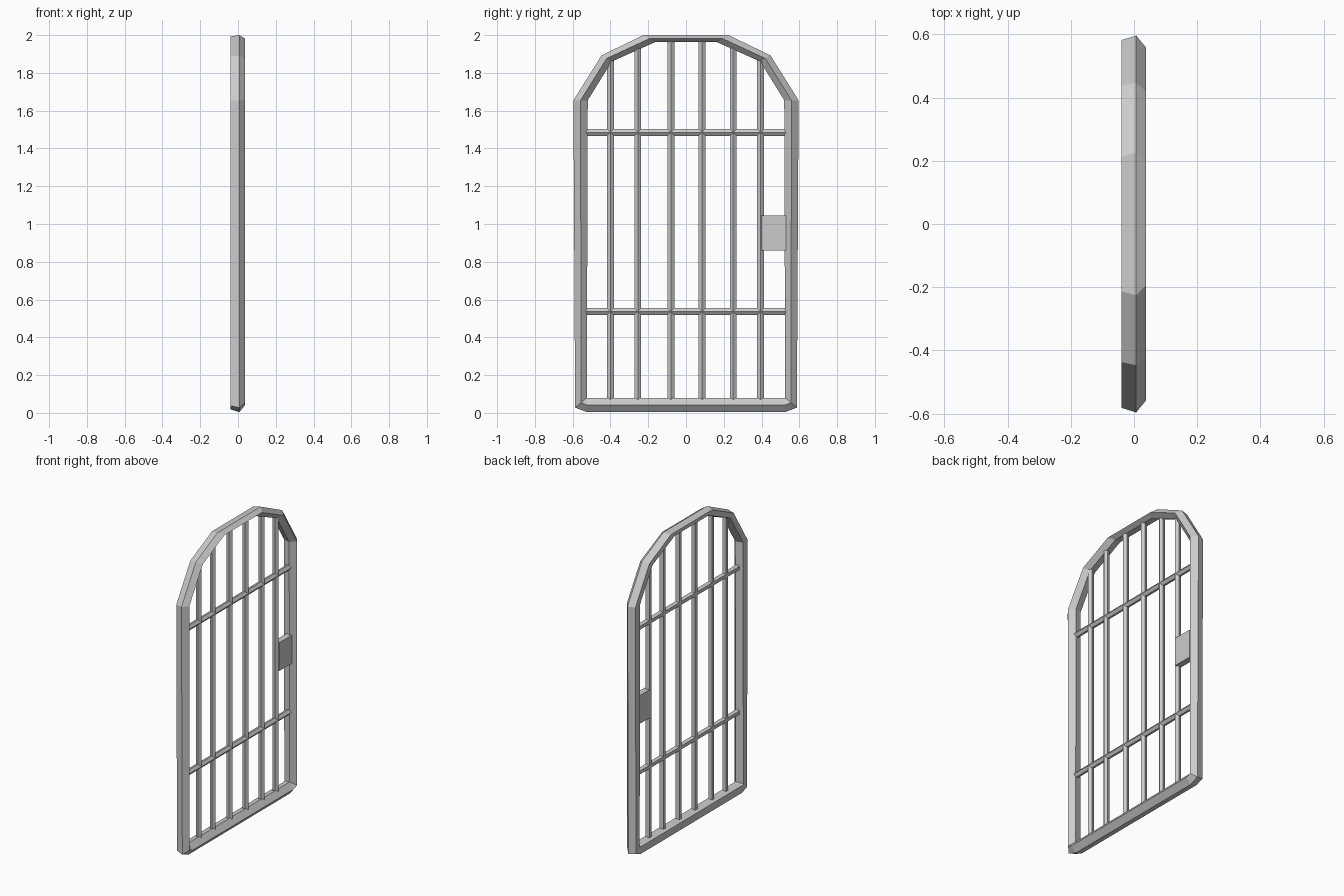
import bpy, bmesh, math
from mathutils import Vector

if "Cube" in bpy.data.objects:
    bpy.data.objects.remove(bpy.data.objects["Cube"])


def make_object(name, bm):
    bmesh.ops.recalc_face_normals(bm, faces=bm.faces)
    me = bpy.data.meshes.new(name)
    bm.to_mesh(me)
    bm.free()
    ob = bpy.data.objects.new(name, me)
    bpy.context.collection.objects.link(ob)
    return ob


# five-sided section: (x, position across from outer -1 to inner +1)
PENTAGON = [(0.038, 0), (0.007, -1), (-0.04, -0.618), (-0.04, 0.618), (0.007, 1)]


def frame(name, half):
    """Sweep the section round the closed outline; half = (outer, inner) pairs."""
    mirrored = [((-o[0], o[1]), (-i[0], i[1])) for o, i in reversed(half)]
    bm = bmesh.new()
    rings = []
    for o, i in half + mirrored:
        o, i = Vector(o), Vector(i)
        mid, arm = (o + i) / 2, (i - o) / 2
        rings.append([bm.verts.new((x, *(mid + arm * t))) for x, t in PENTAGON])
    for k, a in enumerate(rings):
        b = rings[(k + 1) % len(rings)]
        for j in range(5):
            n = (j + 1) % 5
            bm.faces.new((a[j], a[n], b[n], b[j]))
    return make_object(name, bm)


def bar(name, start, end, r=0.019):
    """Straight five-sided bar with one ridge facing +x."""
    start, end = Vector(start), Vector(end)
    ridge = Vector((1, 0, 0))
    side = (end - start).normalized().cross(ridge)
    bm = bmesh.new()
    ends = []
    for p in (start, end):
        ends.append([bm.verts.new(p + r * (ridge * math.cos(a) + side * math.sin(a)))
                     for a in (math.tau * k / 5 for k in range(5))])
    for j in range(5):
        n = (j + 1) % 5
        bm.faces.new((ends[0][j], ends[0][n], ends[1][n], ends[1][j]))
    for e in ends:
        bm.faces.new(e)
    return make_object(name, bm)


# arched outer frame, lower corner to top, (y, z) outer then inner
frame("gate_frame", [
    ((-0.525, 0.004), (-0.523, 0.08)),
    ((-0.587, 0.028), (-0.525, 0.08)),
    ((-0.596, 1.655), (-0.52, 1.655)),
    ((-0.447, 1.893), (-0.393, 1.86)),
    ((-0.225, 2.0), (-0.163, 1.963)),
])

# upright bars, running into the frame at both ends
for k, (y, top) in enumerate([(-0.4, 1.875), (-0.255, 1.945), (-0.08, 1.975),
                              (0.085, 1.975), (0.25, 1.945), (0.395, 1.875)]):
    bar(f"upright_bar_{k + 1}", (-0.003, y, 0.06), (-0.003, y, top))

# cross bars
for name, z in (("lower_cross_bar", 0.537), ("upper_cross_bar", 1.485)):
    bar(name, (-0.003, -0.53, z), (-0.003, 0.53, z))

# lock plate
bm = bmesh.new()
bmesh.ops.create_cube(bm, size=1)
for v in bm.verts:
    v.co = Vector((v.co.x * 0.04, 0.465 + v.co.y * 0.13, 0.952 + v.co.z * 0.185))
make_object("lock_plate", bm)
